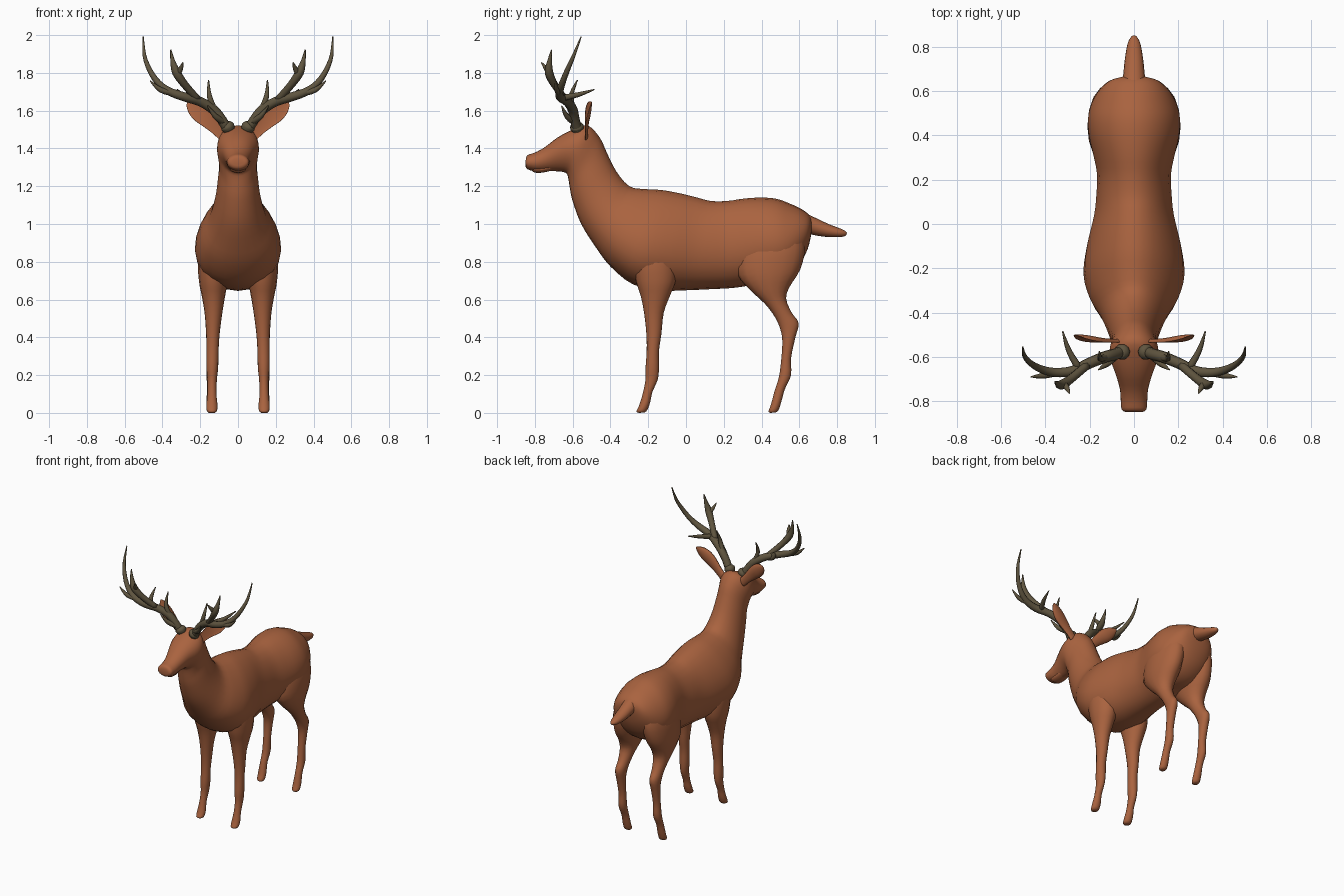
import bpy, bmesh, math
from mathutils import Vector


def material(name, rgb):
    m = bpy.data.materials.new(name)
    m.diffuse_color = (*rgb, 1)
    return m


COAT = material("red_brown_coat", (0.40, 0.125, 0.05))
HORN = material("olive_horn", (0.115, 0.09, 0.05))


def smooth_rows(rows, steps):
    """Catmull-Rom interpolation of rows of numbers."""
    out = []
    for i in range(len(rows) - 1):
        p = [rows[max(i - 1, 0)], rows[i], rows[i + 1], rows[min(i + 2, len(rows) - 1)]]
        for s in range(steps):
            t = s / steps
            out.append([0.5 * (2 * b + (c - a) * t + (2 * a - 5 * b + 4 * c - d) * t * t
                               + (3 * b - a - 3 * c + d) * t ** 3) for a, b, c, d in zip(*p)])
    return out + [list(rows[-1])]


def skin(name, rings, mat, mirror):
    """Join rings of points into a closed smooth surface."""
    bm = bmesh.new()
    vs = [[bm.verts.new(p) for p in r] for r in rings]
    n = len(vs[0])
    for a, b in zip(vs, vs[1:]):
        for i in range(n):
            j = (i + 1) % n
            bm.faces.new((a[i], a[j], b[j], b[i]))
    bm.faces.new(vs[0])
    bm.faces.new(vs[-1])
    bmesh.ops.recalc_face_normals(bm, faces=bm.faces)
    me = bpy.data.meshes.new(name)
    bm.to_mesh(me)
    bm.free()
    me.materials.append(mat)
    ob = bpy.data.objects.new(name, me)
    bpy.context.collection.objects.link(ob)
    for f in me.polygons:
        f.use_smooth = True
    if mirror:
        ob.modifiers.new("mirror", 'MIRROR').use_mirror_merge = False
    return ob


def loft(name, rows, x=None, mirror=False, n=24, steps=3):
    """Rows: y,z of one edge, y,z of the opposite edge, half width, then egg bias or x centre."""
    rings = []
    for y1, z1, y2, z2, w, e in smooth_rows(rows, steps):
        k, xc = (0, e) if mirror else (e, 0)
        c, u = Vector((xc, (y1 + y2) / 2, (z1 + z2) / 2)), Vector((0, y1 - y2, z1 - z2)) / 2
        ring = []
        for i in range(n):
            a = math.tau * i / n
            s = math.sin(a)
            ring.append(c + u * s + Vector((w * math.cos(a) * (1 - k * s), 0, 0)))
        rings.append(ring)
    return skin(name, rings, COAT, mirror)


def tube(name, rows, mat, flat=1.0, cup=1.0, n=10, steps=3):
    """Tapered mirrored tube. Rows: x,y,z,radius. flat thins it in depth, cup shapes the front."""
    pts = smooth_rows(rows, steps)
    pos = [Vector(p[:3]) for p in pts]
    rings = []
    for i, p in enumerate(pts):
        t = (pos[min(i + 1, len(pos) - 1)] - pos[max(i - 1, 0)]).normalized()
        side = t.cross(Vector((0, 1, 0))).normalized()
        deep = side.cross(t)
        if deep.y > 0:
            deep = -deep
        ring = []
        for j in range(n):
            a = math.tau * j / n
            d = math.sin(a) * flat
            ring.append(pos[i] + p[3] * (side * math.cos(a) + deep * (d * cup if d > 0 else d)))
        rings.append(ring)
    return skin(name, rings, mat, True)


# Nose, head, neck and trunk as one flowing skin
loft("body", [
    (-.848, 1.345, -.85, 1.31, .035, 0),
    (-.838, 1.365, -.84, 1.29, .055, 0),
    (-.80, 1.378, -.79, 1.278, .06, 0),
    (-.75, 1.405, -.74, 1.279, .064, -.05),
    (-.68, 1.458, -.68, 1.279, .082, -.15),
    (-.60, 1.50, -.635, 1.27, .105, -.15),
    (-.52, 1.522, -.623, 1.24, .11, -.1),
    (-.455, 1.455, -.615, 1.19, .10, 0),
    (-.42, 1.38, -.60, 1.12, .105, .05),
    (-.37, 1.28, -.555, 1.00, .12, .1),
    (-.30, 1.20, -.48, .88, .15, .18),
    (-.22, 1.185, -.40, .775, .195, .25),
    (-.13, 1.18, -.28, .68, .222, .25),
    (-.03, 1.162, -.13, .648, .208, .2),
    (.06, 1.14, .02, .65, .18, .15),
    (.13, 1.122, .13, .655, .17, .1),
    (.22, 1.122, .23, .66, .167, .1),
    (.31, 1.135, .31, .67, .183, .1),
    (.40, 1.14, .40, .69, .203, .1),
    (.48, 1.133, .48, .70, .207, .1),
    (.55, 1.108, .545, .73, .19, .1),
    (.61, 1.08, .605, .79, .155, .05),
    (.65, 1.05, .645, .87, .11, 0),
    (.668, 1.02, .662, .94, .05, 0)])

# Lower lip under the muzzle
loft("lower_lip", [
    (-.815, 1.31, -.815, 1.282, .022, 0), (-.805, 1.31, -.80, 1.272, .038, 0),
    (-.76, 1.31, -.76, 1.272, .042, 0), (-.70, 1.32, -.70, 1.285, .04, 0)], n=16)

# Tail
loft("tail", [
    (.58, 1.085, .60, .96, .06, 0), (.66, 1.045, .66, .945, .05, 0),
    (.75, 1.002, .73, .933, .042, 0), (.82, .975, .80, .93, .03, 0),
    (.845, .962, .838, .935, .016, 0), (.852, .952, .85, .945, .005, 0)], n=16)

# Front legs: front edge, rear edge, half width, x centre
loft("front_leg", [
    (-.25, .95, -.06, .95, .06, .11), (-.28, .82, -.05, .82, .085, .125),
    (-.265, .70, -.055, .70, .077, .13), (-.24, .62, -.085, .62, .062, .13),
    (-.222, .53, -.118, .53, .047, .13), (-.21, .42, -.13, .42, .036, .133),
    (-.208, .33, -.143, .33, .032, .135), (-.214, .24, -.143, .24, .031, .136),
    (-.215, .17, -.15, .175, .025, .137), (-.232, .09, -.178, .11, .024, .138),
    (-.25, .035, -.19, .055, .029, .138), (-.262, .008, -.205, .015, .027, .138),
    (-.25, 0, -.22, .002, .016, .138)], mirror=True, n=16)

# Hind legs: thigh, hock, cannon and hoof
loft("hind_leg", [
    (.31, .98, .60, 1.0, .06, .11), (.27, .84, .63, .88, .09, .115),
    (.275, .73, .605, .76, .085, .125), (.34, .65, .55, .67, .07, .13),
    (.42, .575, .53, .605, .052, .133), (.475, .50, .56, .53, .039, .135),
    (.503, .43, .596, .475, .033, .137), (.51, .37, .578, .395, .029, .138),
    (.504, .28, .556, .29, .026, .138), (.492, .19, .556, .20, .027, .139),
    (.47, .12, .523, .125, .024, .14), (.45, .045, .505, .06, .028, .14),
    (.437, .01, .49, .015, .026, .14), (.445, 0, .475, .002, .016, .14)], mirror=True, n=16)

# Ears, cupped towards the front
tube("ear", [
    (.07, -.535, 1.46, .03), (.115, -.535, 1.505, .032), (.16, -.535, 1.55, .042),
    (.20, -.53, 1.585, .047), (.235, -.52, 1.615, .038), (.258, -.508, 1.635, .02),
    (.267, -.50, 1.645, .003)], COAT, flat=.55, cup=-.25, n=16)

# Antlers: burr, curved main beam and tines
tube("antler_burr", [
    (.045, -.575, 1.495, .03), (.055, -.578, 1.515, .037), (.065, -.581, 1.53, .026)], HORN)
tube("antler_beam", [
    (.045, -.57, 1.48, .026), (.085, -.588, 1.55, .026), (.13, -.60, 1.605, .026),
    (.20, -.628, 1.648, .025), (.28, -.665, 1.672, .024), (.36, -.67, 1.70, .021),
    (.42, -.655, 1.745, .017), (.465, -.63, 1.81, .014), (.495, -.595, 1.89, .010),
    (.502, -.555, 1.992, .003)], HORN)
tines = {
    "brow_tine": [(.075, -.59, 1.54, .018), (.12, -.63, 1.57, .015), (.16, -.658, 1.625, .003)],
    "upright_tine": [(.125, -.60, 1.60, .018), (.152, -.608, 1.68, .013), (.156, -.575, 1.762, .003)],
    "back_tine": [(.25, -.65, 1.668, .018), (.295, -.57, 1.685, .013), (.322, -.485, 1.712, .003)],
    "forked_tine": [(.21, -.635, 1.655, .02), (.28, -.695, 1.735, .02), (.325, -.725, 1.80, .023),
                    (.345, -.722, 1.86, .013), (.356, -.712, 1.922, .003)],
    "fork_branch": [(.32, -.72, 1.79, .016), (.302, -.742, 1.825, .012), (.292, -.765, 1.855, .003)],
    "outer_tine": [(.34, -.668, 1.692, .016), (.41, -.685, 1.71, .014), (.465, -.69, 1.758, .003)],
}
for name, rows in tines.items():
    tube("antler_" + name, rows, HORN, n=8)
